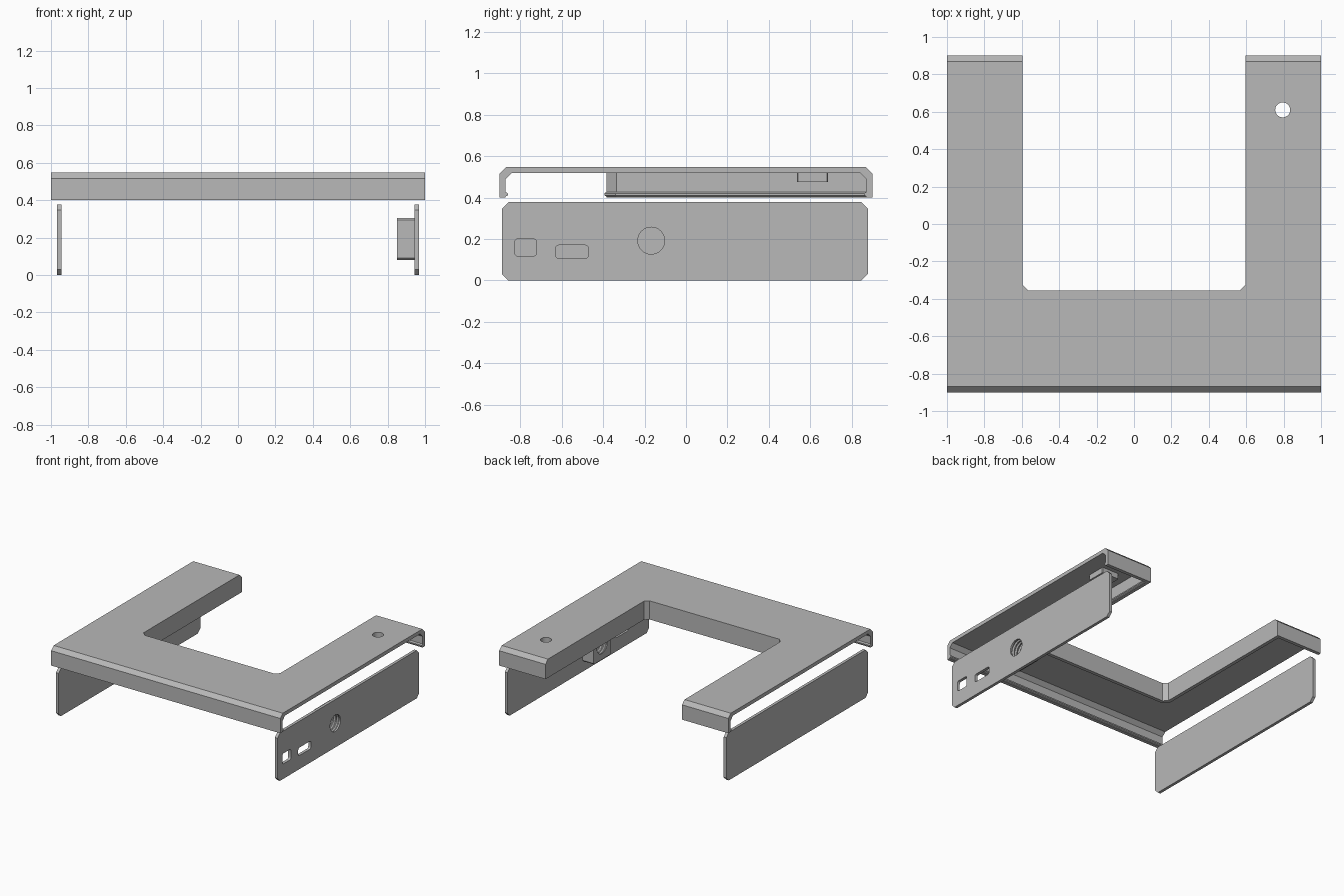
import bpy, bmesh
from math import pi, cos, sin
from mathutils import Vector

if "Cube" in bpy.data.objects:
    bpy.data.objects.remove(bpy.data.objects["Cube"])

grey = bpy.data.materials.new("plain grey")
grey.use_nodes = True
grey.diffuse_color = (0.48, 0.48, 0.48, 1)
grey.node_tree.nodes["Principled BSDF"].inputs["Base Color"].default_value = (0.48, 0.48, 0.48, 1)


def finish(name, bm):
    bmesh.ops.recalc_face_normals(bm, faces=bm.faces)
    mesh = bpy.data.meshes.new(name)
    bm.to_mesh(mesh)
    bm.free()
    mesh.materials.append(grey)
    ob = bpy.data.objects.new(name, mesh)
    bpy.context.collection.objects.link(ob)
    return ob


def loft(name, rings, closed=False):
    """Skin a list of matching rings, with end caps."""
    bm = bmesh.new()
    rows = [[bm.verts.new(p) for p in ring] for ring in rings]
    n = len(rows[0])
    for a, b in zip(rows, rows[1:]):
        for i in range(n):
            j = (i + 1) % n
            bm.faces.new((a[i], a[j], b[j], b[i]))
    bm.faces.new(rows[0])
    bm.faces.new(rows[-1])
    return finish(name, bm)


def prism_x(name, pts, x0, x1):
    return loft(name, [[(x, y, z) for y, z in pts] for x in (x0, x1)])


def prism_z(name, pts, z0, z1):
    return loft(name, [[(x, y, z) for x, y in pts] for z in (z0, z1)])


def corner_rect(a0, a1, b0, b1, r, steps=1):
    """Rectangle with cut (one step) or rounded corners."""
    pts = []
    for k, (a, b) in enumerate([(a1 - r, b1 - r), (a0 + r, b1 - r),
                                (a0 + r, b0 + r), (a1 - r, b0 + r)]):
        for s in range(steps + 1):
            t = pi / 2 * (k + s / steps)
            pts.append((a + r * cos(t), b + r * sin(t)))
    return pts


def circle(a, b, r, n=32):
    return [(a + r * cos(2 * pi * i / n), b + r * sin(2 * pi * i / n)) for i in range(n)]


def cut(targets, cutter):
    cutter.hide_render = True
    for ob in targets:
        mod = ob.modifiers.new("cut", 'BOOLEAN')
        mod.operation = 'DIFFERENCE'
        mod.solver = 'EXACT'
        mod.object = cutter
        bpy.context.view_layer.objects.active = ob
        bpy.ops.object.modifier_apply(modifier=mod.name)
    bpy.data.objects.remove(cutter)


# Cover: channel section with chamfered shoulders and a snap ridge in each wall
LOW, UNDER, TOP, WALL = 0.40, 0.518, 0.547, 0.028
ridge = [(0, 0.405), (0.011, 0.411), (0.011, 0.421), (0, 0.428)]
half = [(0.87, TOP), (0.9, TOP - 0.03), (0.9, LOW), (0.9 - WALL, LOW)]
half += [(0.9 - WALL - d, z) for d, z in ridge]
half += [(0.9 - WALL, UNDER - 0.03), (0.842, UNDER)]
section = half + [(-y, z) for y, z in reversed(half)]
cover = prism_x("top_cover", section, -1, 1)

# Opening that turns the cover into a U
IN_X, IN_Y, CH = 0.596, -0.355, 0.03
opening = [(IN_X, 1.1), (IN_X, IN_Y + CH), (IN_X - CH, IN_Y)]
opening += [(-x, y) for x, y in reversed(opening)]
cut([cover], prism_z("opening_cutter", opening, 0.2, 0.8))

# Wall with ridge swept around the opening
path = [Vector(p) for p in opening]
path[0].y = path[-1].y = 0.885
profile = [(0, LOW), (WALL, LOW)] + [(WALL + d, z) for d, z in ridge]
profile += [(WALL, UNDER + 0.003), (0, UNDER + 0.003)]
rings = []
for i, p in enumerate(path):
    d0 = (p - path[i - 1]).normalized() if i else (path[1] - p).normalized()
    d1 = (path[i + 1] - p).normalized() if i < len(path) - 1 else d0
    n0, n1 = Vector((-d0.y, d0.x)), Vector((-d1.y, d1.x))
    miter = (n0 + n1) / (1 + n0.dot(n1))
    if i == 0:
        side = 1 if miter.x > 0 else -1
    rings.append([(*(p + miter * d * side), z) for d, z in profile])
loft("inner_wall", rings)

# Block under the cover with the hole through both
block = prism_z("button_block", corner_rect(0.72, 0.87, 0.535, 0.685, 0.005), 0.475, UNDER + 0.002)
cut([cover, block], prism_z("button_cutter", circle(0.795, 0.61, 0.04), 0.3, 0.8))

# Side panels
outline = corner_rect(-0.888, 0.878, 0, 0.378, 0.03)
prism_x("right_panel", outline, -0.967, -0.944)
panel = prism_x("left_panel", outline, 0.944, 0.967)

# Rounded port holes
for y0, y1, z0, z1 in [(-0.827, -0.722, 0.118, 0.2), (-0.63, -0.472, 0.107, 0.17)]:
    cut([panel], prism_x("port_cutter", corner_rect(y0, y1, z0, z1, 0.015, 4), 0.9, 1))

# Threaded socket block behind the panel
socket = prism_x("socket_block", corner_rect(-0.282, -0.058, 0.08, 0.304, 0.01), 0.85, 0.946)
thread = [(0.83, 0.065)]
for k in range(4):
    x = 0.856 + k * 0.026
    thread += [(x, 0.065), (x + 0.008, 0.074), (x + 0.012, 0.074), (x + 0.02, 0.065)]
thread.append((0.99, 0.065))
cut([panel, socket], loft("thread_cutter",
                          [[(x, y, z) for y, z in circle(-0.168, 0.192, r)] for x, r in thread]))

# Smooth the round holes while keeping edges crisp
for ob in (cover, block, panel, socket):
    bpy.ops.object.select_all(action='DESELECT')
    ob.select_set(True)
    bpy.context.view_layer.objects.active = ob
    bpy.ops.object.shade_smooth_by_angle(angle=0.4)
